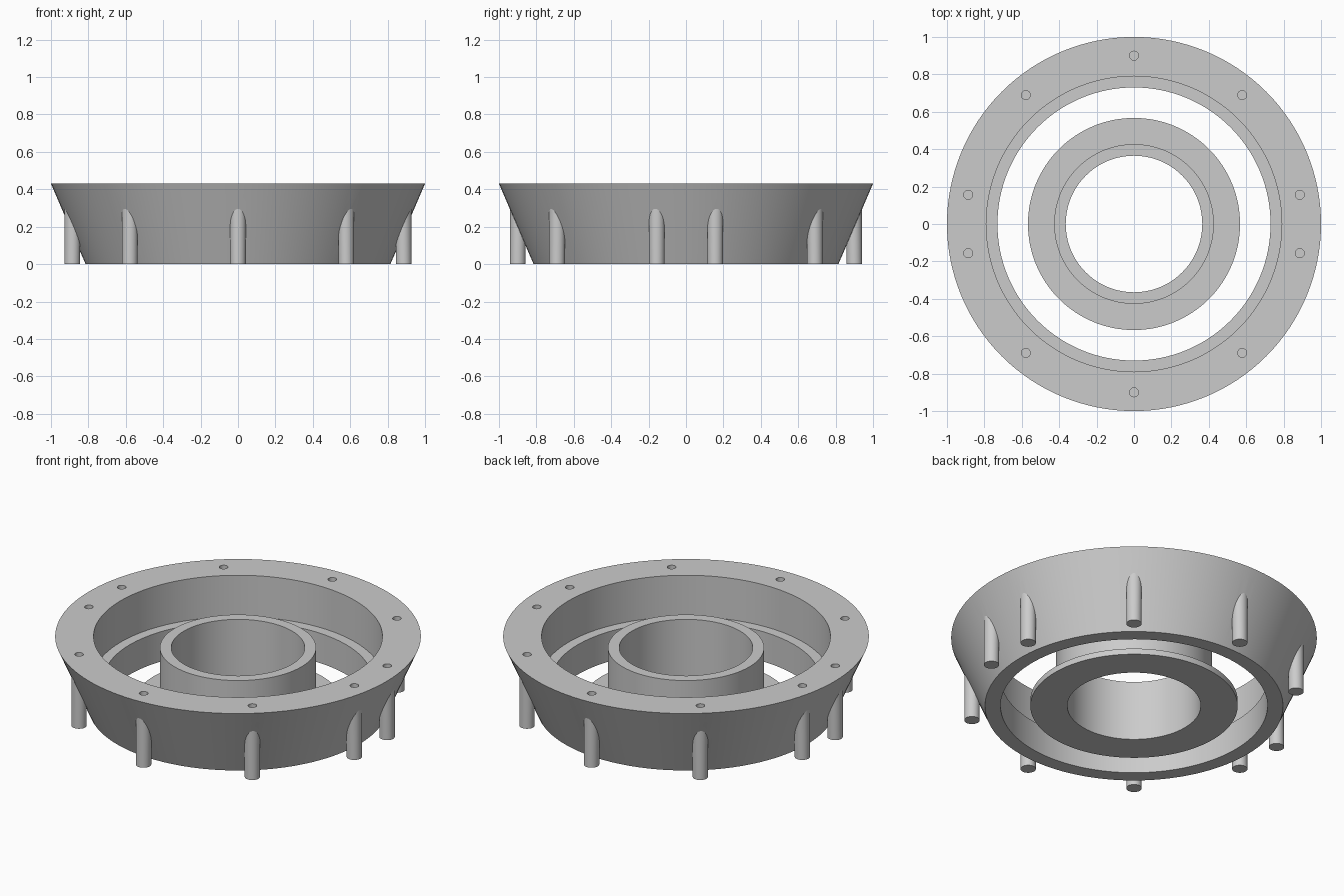
import bpy, math

if "Cube" in bpy.data.objects:
    bpy.data.objects.remove(bpy.data.objects["Cube"])

grey = bpy.data.materials.new("plain grey")
grey.diffuse_color = (0.6, 0.6, 0.6, 1)
grey.use_nodes = True
grey.node_tree.nodes["Principled BSDF"].inputs["Base Color"].default_value = grey.diffuse_color
SEGMENTS = 128


def revolve(name, profile):
    """Revolve a closed (radius, height) profile round the z axis."""
    n = len(profile)
    verts, faces = [], []
    for i in range(SEGMENTS):
        a = 2 * math.pi * i / SEGMENTS
        verts += [(r * math.cos(a), r * math.sin(a), z) for r, z in profile]
        j = (i + 1) % SEGMENTS
        faces += [(i * n + k, j * n + k, j * n + (k + 1) % n, i * n + (k + 1) % n)
                  for k in range(n)]
    mesh = bpy.data.meshes.new(name)
    mesh.from_pydata(verts, [], faces)
    mesh.materials.append(grey)
    obj = bpy.data.objects.new(name, mesh)
    bpy.context.collection.objects.link(obj)
    return obj


def post(name, x, y, radius, z0, z1):
    bpy.ops.mesh.primitive_cylinder_add(vertices=32, radius=radius, depth=z1 - z0,
                                        location=(x, y, (z0 + z1) / 2))
    obj = bpy.context.object
    obj.name = name
    obj.data.materials.append(grey)
    return obj


def boolean(target, tool, operation):
    mod = target.modifiers.new(operation.lower(), 'BOOLEAN')
    mod.operation = operation
    mod.solver = 'EXACT'
    mod.object = tool
    bpy.context.view_layer.objects.active = target
    bpy.ops.object.modifier_apply(modifier=mod.name)
    bpy.data.objects.remove(tool)


def smooth(obj):
    bpy.ops.object.select_all(action='DESELECT')
    obj.select_set(True)
    bpy.context.view_layer.objects.active = obj
    bpy.ops.object.shade_smooth_by_angle(angle=math.radians(20))


# Flared outer ring with an inner ledge
ring = revolve("outer_ring", [(0.73, 0), (0.815, 0), (1.0, 0.43), (0.79, 0.43),
                              (0.79, 0.18), (0.73, 0.18)])

# Screw posts under the rim, each with a blind hole from the top
for side in (0, 180):
    for angle in (10, 50, 90, 130, 170):
        a = math.radians(angle + side)
        x, y = 0.9 * math.cos(a), 0.9 * math.sin(a)
        boolean(ring, post("screw_post", x, y, 0.042, 0, 0.4), 'UNION')
        boolean(ring, post("screw_hole", x, y, 0.024, 0.13, 0.5), 'DIFFERENCE')
smooth(ring)

# Central tube with a thin base flange
hub = revolve("flanged_hub", [(0.365, 0), (0.567, 0), (0.567, 0.035), (0.427, 0.035),
                              (0.427, 0.362), (0.365, 0.362)])
smooth(hub)
